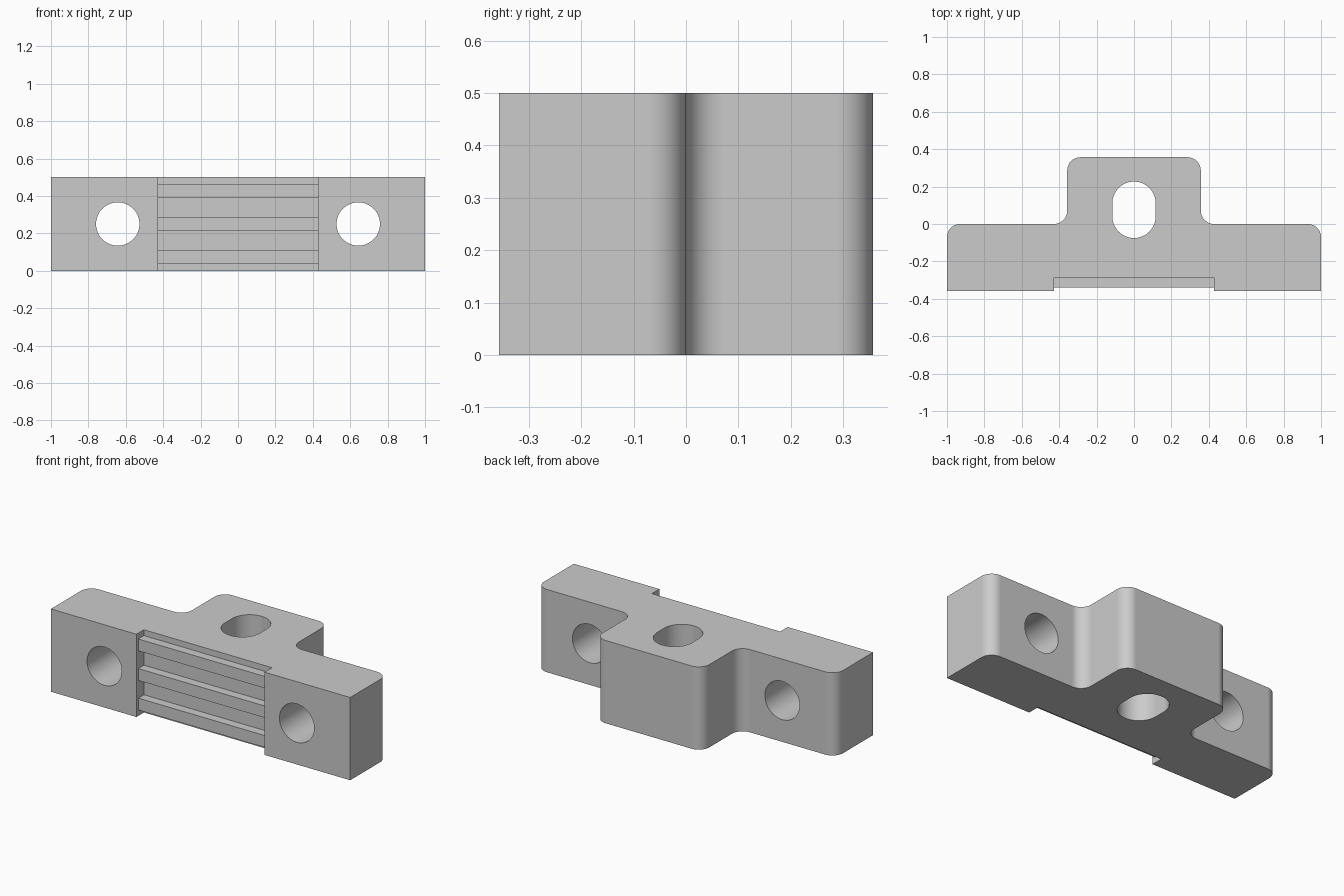
import bpy
import bmesh
from math import cos, sin, pi, radians
from mathutils import Vector

cube = bpy.data.objects.get("Cube")
if cube:
    bpy.data.objects.remove(cube, do_unlink=True)

U = 1 / 28  # drawing unit: the bracket is 56 units long

grey = bpy.data.materials.new("light_grey")
grey.use_nodes = True
grey.diffuse_color = (0.6, 0.6, 0.6, 1)
grey.node_tree.nodes["Principled BSDF"].inputs["Base Color"].default_value = (0.6, 0.6, 0.6, 1)


def arc(cx, cy, r, start, end, steps=12):
    """Points along an arc, angles in degrees."""
    angles = [radians(start + (end - start) * i / steps) for i in range(steps + 1)]
    return [(cx + r * cos(a), cy + r * sin(a)) for a in angles]


def prism(name, points, axis, low, high):
    """Extrude a closed profile along an axis, all in drawing units."""
    place = {"x": lambda a, b, d: (d, a, b),
             "y": lambda a, b, d: (a, d, b),
             "z": lambda a, b, d: (a, b, d)}[axis]
    bm = bmesh.new()
    face = bm.faces.new([bm.verts.new(Vector(place(a, b, low)) * U) for a, b in points])
    grown = bmesh.ops.extrude_face_region(bm, geom=[face])["geom"]
    shift = Vector(place(0, 0, high - low)) * U
    bmesh.ops.translate(bm, vec=shift,
                        verts=[g for g in grown if isinstance(g, bmesh.types.BMVert)])
    bmesh.ops.recalc_face_normals(bm, faces=bm.faces)
    mesh = bpy.data.meshes.new(name)
    bm.to_mesh(mesh)
    bm.free()
    mesh.materials.append(grey)
    obj = bpy.data.objects.new(name, mesh)
    bpy.context.collection.objects.link(obj)
    return obj


# T-shaped body with rounded outer corners and filleted inner corners
half = ([(28, -10)] + arc(26, -2, 2, 0, 90) + arc(12, 2, 2, 270, 180)
        + arc(8, 8, 2, 0, 90))
body = prism("bracket_body", half + [(-x, y) for x, y in reversed(half)], "z", 0, 14)

# Comb-shaped pocket that leaves three grip ridges on the front
comb = [(-12, -1), (-8, -1)]
for z in (1, 6, 11):
    comb += [(-8, z), (-9.5, z), (-9.5, z + 2), (-8, z + 2)]
comb += [(-8, 15), (-12, 15)]
cutters = [prism("pocket_cutter", comb, "x", -12, 12)]

# Round bolt holes through the wings
for side, x in (("left", 18), ("right", -18)):
    circle = arc(x, 7, 3.25, 0, 360, 48)[:-1]
    cutters.append(prism(side + "_hole_cutter", circle, "y", -12, 3))

# Vertical slot through the rear boss
slot = arc(0, 3.1, 3.25, 0, 180, 24) + arc(0, 1.15, 3.25, 180, 360, 24)
cutters.append(prism("slot_cutter", slot, "z", -1, 15))

bpy.ops.object.select_all(action="DESELECT")
body.select_set(True)
bpy.context.view_layer.objects.active = body
for cutter in cutters:
    mod = body.modifiers.new(cutter.name, "BOOLEAN")
    mod.operation = "DIFFERENCE"
    mod.solver = "EXACT"
    mod.object = cutter
    bpy.ops.object.modifier_apply(modifier=mod.name)
    bpy.data.objects.remove(cutter, do_unlink=True)

# Smooth fillets and bores, crisp edges elsewhere
bpy.ops.object.shade_smooth_by_angle(angle=radians(30))
weighted = body.modifiers.new("flat_face_normals", "WEIGHTED_NORMAL")
weighted.keep_sharp = True
